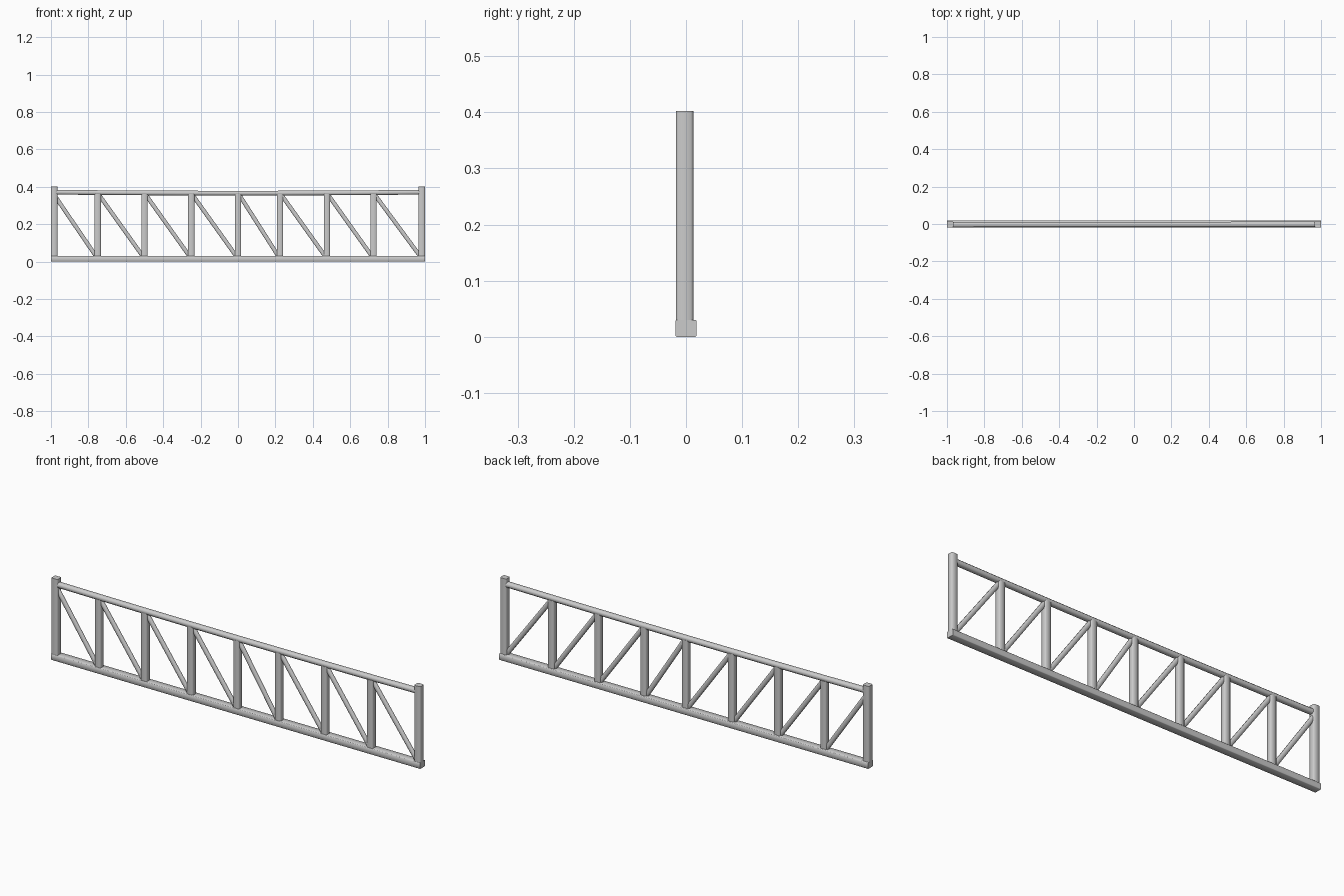
import bpy, bmesh, math
from mathutils import Vector

if "Cube" in bpy.data.objects:
    bpy.data.objects.remove(bpy.data.objects["Cube"])

YC = -0.0025  # the uprights sit slightly forward of the bottom rail


def bar(name, path, width, depth, chamfer):
    """Sweep a chamfered rectangle along a path; width lies in the xz plane, depth in y."""
    path = [Vector(p) for p in path]
    along = (path[-1] - path[0]).normalized()
    side = Vector((0, 1, 0))
    across = along.cross(side).normalized()
    a, b, c = width / 2, depth / 2, chamfer
    profile = [(a, b - c), (a - c, b), (c - a, b), (-a, b - c),
               (-a, c - b), (c - a, -b), (a - c, -b), (a, c - b)]
    bm = bmesh.new()
    rings = [[bm.verts.new(p + across * u + side * v) for u, v in profile] for p in path]
    n = len(profile)
    for r0, r1 in zip(rings, rings[1:]):
        for i in range(n):
            j = (i + 1) % n
            bm.faces.new((r0[i], r0[j], r1[j], r1[i]))
    bm.faces.new(rings[0])
    bm.faces.new(rings[-1])
    bmesh.ops.recalc_face_normals(bm, faces=bm.faces)
    mesh = bpy.data.meshes.new(name)
    bm.to_mesh(mesh)
    bm.free()
    ob = bpy.data.objects.new(name, mesh)
    bpy.context.collection.objects.link(ob)
    bpy.context.view_layer.objects.active = ob
    bpy.ops.object.select_all(action='DESELECT')
    ob.select_set(True)
    bpy.ops.object.shade_smooth_by_angle(angle=math.radians(50))
    return ob


# Bottom rail
bar("bottom_rail", [(-1, 0, 0.015), (1, 0, 0.015)], 0.03, 0.038, 0.002)

# Handrail, sagging a little towards the middle
rail = []
for i in range(9):
    t = -1 + i / 4
    rail.append((0.98 * t, YC + 0.001 * t, 0.366 + 0.005 * t * t))
bar("handrail", rail, 0.025, 0.028, 0.007)

# End posts
for label, x in (("left", -0.983), ("right", 0.983)):
    bar(label + "_end_post", [(x, YC, 0.012), (x, YC, 0.402)], 0.034, 0.031, 0.004)

# Upright balusters
inner = [-0.75, -0.5, -0.25, 0.0, 0.225, 0.475, 0.725]
for i, x in enumerate(inner):
    bar(f"upright_{i + 1}", [(x, YC, 0.02), (x, YC, 0.362)], 0.033, 0.029, 0.004)

# Diagonal braces, from the top of each upright to the foot of the next
posts = [-0.983] + inner + [0.983]
for i, (x0, x1) in enumerate(zip(posts, posts[1:])):
    top = 0.345 if i == 0 else 0.355
    bar(f"brace_{i + 1}", [(x0 + 0.008, YC, top), (x1 - 0.01, YC, 0.03)], 0.022, 0.018, 0.005)
